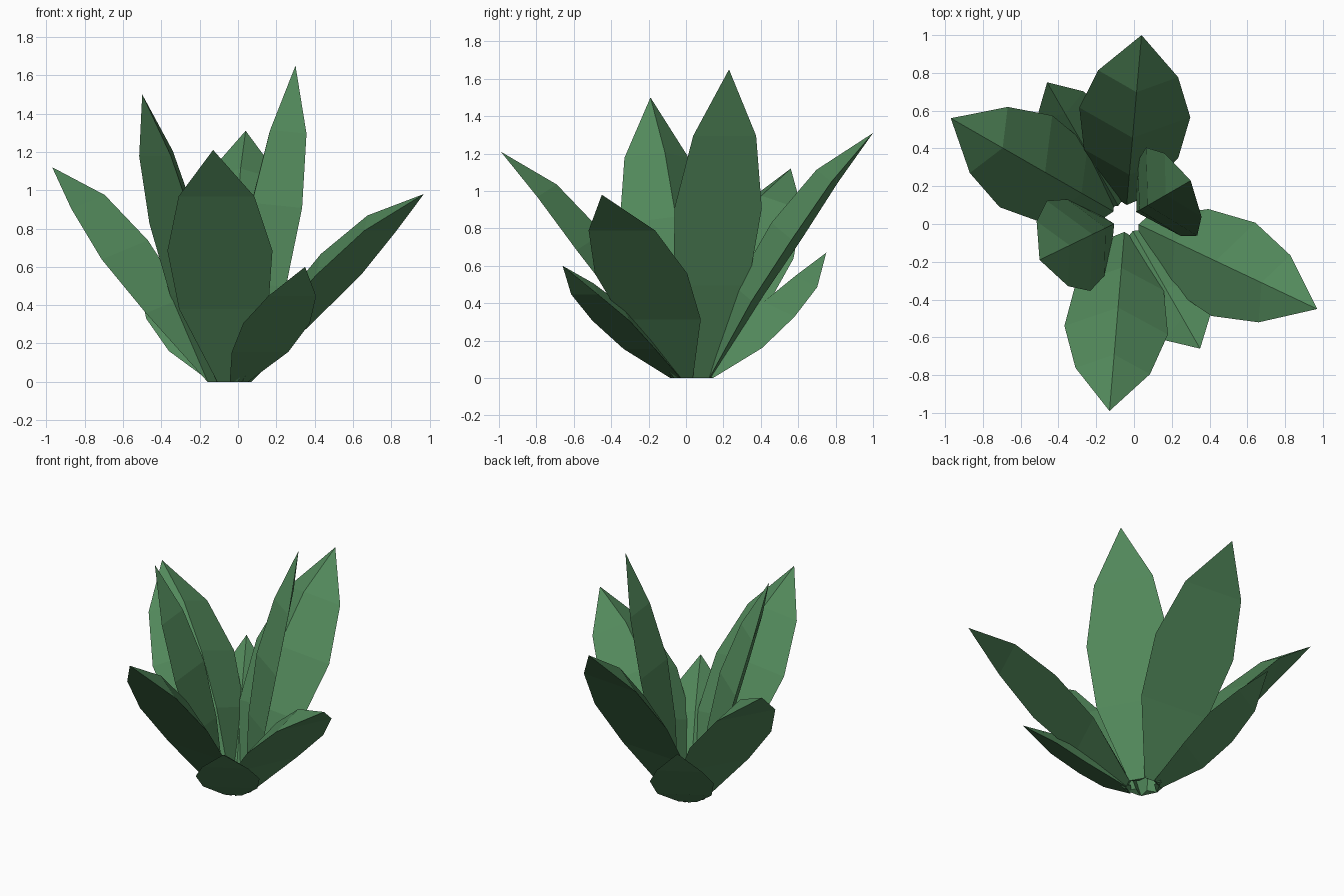
import bpy, bmesh
from mathutils import Vector

if "Cube" in bpy.data.objects:
    bpy.data.objects.remove(bpy.data.objects["Cube"])

green = bpy.data.materials.new("leaf_green")
green.diffuse_color = (0.085, 0.25, 0.105, 1)
green.use_nodes = True
green.node_tree.nodes["Principled BSDF"].inputs["Base Color"].default_value = green.diffuse_color

CENTRE = Vector((-0.045, 0.03, 0))
BASE_R = 0.10


def leaf(name, tip, width, b, c):
    """Flat-backed blade with a raised inner ridge; b, c bend it outward / upward."""
    tip = Vector(tip)
    out = Vector((tip.x, tip.y, 0)) - CENTRE
    reach = out.length - BASE_R
    out.normalize()
    side = Vector((-out.y, out.x, 0))
    normal = side.cross(tip - CENTRE - out * BASE_R).normalized()
    if normal.z < 0:
        normal.negate()
    bm = bmesh.new()
    rows = []
    # rows along the blade: position, half width, ridge height
    for t, w, h in ((0, 0.055, 0.035), (0.30, 0.85 * width, 0.46 * width),
                    (0.55, width, 0.55 * width), (0.785, 0.72 * width, 0.40 * width)):
        k = 1 if t else 0
        p = CENTRE + out * (BASE_R + reach * (t + b * k)) + Vector((0, 0, tip.z * (t + c * k)))
        rows.append([bm.verts.new(q) for q in (p - side * w, p + side * w, p + normal * h)])
    end = bm.verts.new(tip)
    bm.faces.new(rows[0])
    for lo, hi in zip(rows, rows[1:]):
        for i in range(3):
            j = (i + 1) % 3
            bm.faces.new((lo[i], lo[j], hi[j], hi[i]))
    for i in range(3):
        bm.faces.new((rows[-1][i], rows[-1][(i + 1) % 3], end))
    bmesh.ops.recalc_face_normals(bm, faces=bm.faces)
    lowest = min(v.co.z for v in bm.verts)
    for v in bm.verts:
        v.co.z -= lowest if v is not end else 0
    me = bpy.data.meshes.new(name)
    bm.to_mesh(me)
    bm.free()
    me.materials.append(green)
    bpy.context.collection.objects.link(bpy.data.objects.new(name, me))


# spreading leaves
leaf("left_leaf", (-0.97, 0.56, 1.12), 0.28, -0.025, 0.02)
leaf("front_leaf", (-0.13, -0.99, 1.21), 0.275, -0.015, 0.015)
leaf("back_leaf", (0.04, 1.0, 1.31), 0.295, -0.02, 0.015)
leaf("right_leaf", (0.97, -0.45, 0.98), 0.273, -0.03, 0.02)
# upright leaves
leaf("upright_leaf_right", (0.30, 0.23, 1.65), 0.27, 0.06, 0)
leaf("upright_leaf_left", (-0.50, -0.19, 1.50), 0.265, 0.03, 0)
# short low leaves
leaf("short_leaf_front", (0.35, -0.66, 0.60), 0.20, 0.02, -0.04)
leaf("short_leaf_back", (-0.46, 0.75, 0.67), 0.20, 0.025, -0.06)
